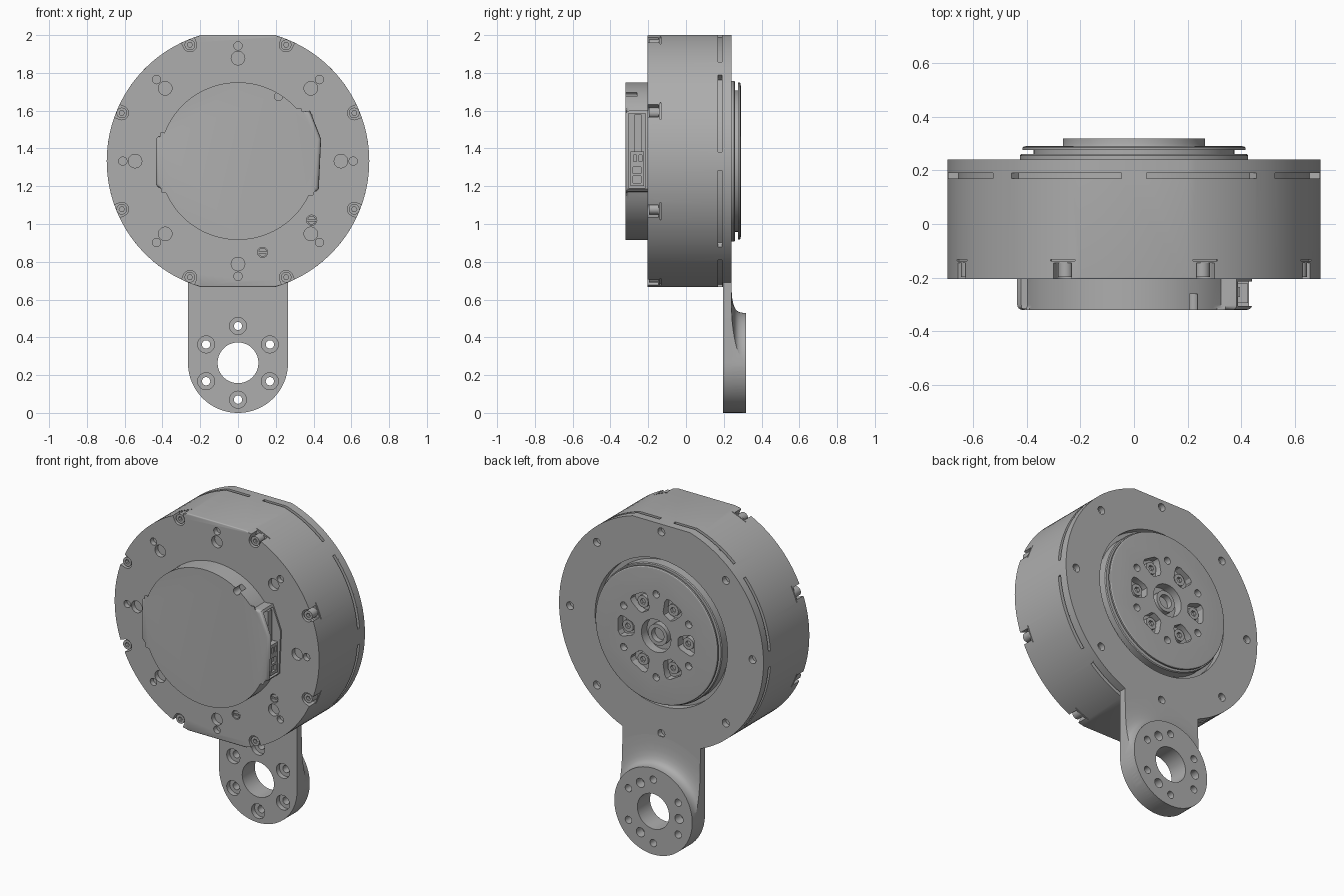
import bpy, bmesh, math
from math import sin, cos, pi, radians
from mathutils import Matrix, Vector

if "Cube" in bpy.data.objects:
    bpy.data.objects.remove(bpy.data.objects["Cube"], do_unlink=True)

MOTOR_Z, ARM_Z = 1.333, 0.265
BODY_R, FLAT = 0.695, 0.667

grey = bpy.data.materials.new("machined_grey")
grey.use_nodes = True
grey.diffuse_color = (0.42, 0.42, 0.42, 1)
grey.node_tree.nodes["Principled BSDF"].inputs["Base Color"].default_value = (0.42, 0.42, 0.42, 1)


# ---- helpers: everything is extruded or turned along y ----
def polar(r, deg, cz=MOTOR_Z):
    return (r * cos(radians(deg)), cz + r * sin(radians(deg)))


def arc(r, start, end, n, cz=MOTOR_Z):
    return [polar(r, start + (end - start) * i / n, cz) for i in range(n + 1)]


def prism(bm, outline, y0, y1, front_bevel=0):
    front = [bm.verts.new((x, y0, z)) for x, z in outline]
    back = [bm.verts.new((x, y1, z)) for x, z in outline]
    face = bm.faces.new(front)
    bm.faces.new(back[::-1])
    for i in range(len(front)):
        j = (i + 1) % len(front)
        bm.faces.new((front[j], front[i], back[i], back[j]))
    if front_bevel:
        bmesh.ops.bevel(bm, geom=list(face.edges), offset=front_bevel, segments=4,
                        profile=0.5, affect='EDGES')


def disc(bm, centre, r, y0, y1, n=24):
    x, z = centre
    prism(bm, [(x + px, z + pz) for px, pz in arc(r, 0, 360 - 360 / n, n - 1, 0)], y0, y1)


def box(bm, x, y, z, turn=0, pivot=(0, 0)):
    """Box from (min, max) ranges, turned about y and moved to a pivot."""
    m = Matrix.Translation((pivot[0], 0, pivot[1])) @ Matrix.Rotation(-radians(turn), 4, 'Y')
    new = bmesh.ops.create_cube(bm, size=1)["verts"]
    for v in new:
        v.co = m @ Vector([(a + b) / 2 + c * (b - a) for (a, b), c in zip((x, y, z), v.co)])


def lathe(bm, profile, cz, n=96):
    """Turned solid from (radius, y) points, closed on the axis."""
    rings = [[bm.verts.new((x, y, z)) for x, z in arc(r, 0, 360 - 360 / n, n - 1, cz)]
             for r, y in profile]
    for a, b in zip(rings, rings[1:]):
        for i in range(n):
            j = (i + 1) % n
            bm.faces.new((a[i], a[j], b[j], b[i]))
    bm.faces.new(rings[0])
    bm.faces.new(rings[-1])


def make(name, bm):
    bmesh.ops.recalc_face_normals(bm, faces=bm.faces[:])
    mesh = bpy.data.meshes.new(name)
    bm.to_mesh(mesh)
    bm.free()
    obj = bpy.data.objects.new(name, mesh)
    bpy.context.collection.objects.link(obj)
    mesh.materials.append(grey)
    return obj


def carve(obj, bm, operation='DIFFERENCE'):
    cutter = make("cutter", bm)
    cutter.hide_render = True
    mod = obj.modifiers.new("carve", 'BOOLEAN')
    mod.object, mod.operation, mod.solver, mod.use_self = cutter, operation, 'EXACT', True
    bpy.context.view_layer.update()
    result = bpy.data.meshes.new_from_object(obj.evaluated_get(bpy.context.evaluated_depsgraph_get()))
    obj.modifiers.clear()
    obj.data = result
    bpy.data.objects.remove(cutter, do_unlink=True)


# ---- motor housing ----
edge = math.degrees(math.asin(FLAT / BODY_R))
outline = arc(BODY_R, -edge, edge, 48) + arc(BODY_R, 180 - edge, 180 + edge, 48)
bm = bmesh.new()
prism(bm, outline, -0.205, 0.195, 0.006)
body = make("motor_housing", bm)

cut = bmesh.new()
screw_spots = [(22.5 + 45 * k, polar(0.666, 22.5 + 45 * k)) for k in range(8)]
trim_spots = [(0.39, 1.02), (0.13, 0.85)]
for k in range(8):
    disc(cut, polar(0.545, 45 * k), 0.036, -0.25, -0.175)
    disc(cut, polar(0.61, 45 * k), 0.022, -0.25, -0.175)
    # shallow relief slots along the rear rim
    a = 45 * k
    prism(cut, arc(0.76, a + 4, a + 41, 12) + arc(0.655, a + 41, a + 4, 12), 0.17, 0.19)
for turn, spot in screw_spots:
    disc(cut, spot, 0.036, -0.25, -0.145)
    box(cut, (0, 0.08), (-0.25, -0.145), (-0.036, 0.036), turn, spot)
    box(cut, (0.018, 0.08), (-0.137, -0.132), (-0.05, 0.05), turn, spot)
for spot in trim_spots:
    disc(cut, spot, 0.027, -0.25, -0.185)
carve(body, cut)

# ---- housing screws with sockets ----
bm, cut = bmesh.new(), bmesh.new()
for turn, spot in screw_spots:
    disc(bm, spot, 0.028, -0.197, -0.14)
    disc(cut, spot, 0.014, -0.25, -0.175, 6)
for spot in trim_spots:
    disc(bm, spot, 0.023, -0.202, -0.18)
    box(cut, (-0.03, 0.03), (-0.25, -0.192), (-0.005, 0.005), 0, spot)
screws = make("housing_screws", bm)
carve(screws, cut)

# ---- front cover with connector bulge ----
bulge = [(0.34, 1.595), (0.382, 1.6), (0.44, 1.45), (0.428, 1.185), (0.415, 1.172)]
shoulder = [(-0.42, 1.465), (-0.435, 1.45), (-0.435, 1.21), (-0.425, 1.195)]
bm = bmesh.new()
prism(bm, arc(0.417, 39, 162, 40) + shoulder + arc(0.417, 201, 337, 44) + bulge[::-1],
      -0.32, -0.2, 0.02)
cover = make("front_cover", bm)
cut = bmesh.new()
box(cut, (0.36, 0.6), (-0.305, -0.215), (1.19, 1.585))
disc(cut, (0.215, 1.675), 0.022, -0.4, -0.26)
carve(cover, cut)

# ---- connector block inside the cover opening ----
bm, cut = bmesh.new(), bmesh.new()
box(bm, (0.35, 0.425), (-0.295, -0.222), (1.2, 1.385))
box(bm, (0.35, 0.395), (-0.272, -0.235), (1.385, 1.58))
for z in (1.235, 1.285):
    box(cut, (0.41, 0.5), (-0.28, -0.237), (z - 0.018, z + 0.018))
for y in (-0.278, -0.25):
    box(cut, (0.41, 0.5), (y, y + 0.016), (1.33, 1.365))
connector = make("connector", bm)
carve(connector, cut)

# ---- rear plate and arm in one sheet ----
half = 0.265
neck = math.degrees(math.acos(half / BODY_R))
arm_end = arc(half, 0, -180, 40, ARM_Z)
bm = bmesh.new()
prism(bm, arc(BODY_R, edge, -neck, 48) + arm_end + arc(BODY_R, 180 + neck, 180 - edge, 48),
      0.195, 0.24)
plate = make("rear_plate_and_arm", bm)

# ---- arm boss blending into the sheet ----
bm = bmesh.new()
lathe(bm, [(0.43, 0.23), (0.43, 0.24), (0.38, 0.2415), (0.34, 0.245), (0.31, 0.251), (0.29, 0.259),
           (0.277, 0.268), (0.269, 0.281), (0.265, 0.3), (0.265, 0.318)], ARM_Z)
boss = make("arm_boss", bm)
cut = bmesh.new()
prism(cut, arm_end + [(-half, 0.9), (half, 0.9)], 0.2, 0.4)
carve(boss, cut, 'INTERSECT')


def arm_holes():
    cut = bmesh.new()
    disc(cut, (0, ARM_Z), 0.108, 0.1, 0.4, 48)
    for k in range(6):
        spot = polar(0.195, 30 + 60 * k, ARM_Z)
        disc(cut, spot, 0.022, 0.1, 0.4)
        disc(cut, spot, 0.045, 0.1, 0.225)
    for k in range(3):
        disc(cut, polar(0.175, 60 + 120 * k, ARM_Z), 0.028, 0.26, 0.4)
    return cut


carve(boss, arm_holes())
cut = arm_holes()
disc(cut, (0, MOTOR_Z), 0.45, 0.1, 0.3, 96)
for k in range(8):
    disc(cut, polar(0.62, 45 * k), 0.024, 0.205, 0.3)
carve(plate, cut)

# ---- output rotor ----
bm = bmesh.new()
lathe(bm, [(0.425, 0.18), (0.425, 0.255), (0.42, 0.26), (0.375, 0.26), (0.375, 0.275),
           (0.415, 0.275), (0.415, 0.285), (0.41, 0.289), (0.4, 0.29)], MOTOR_Z)
rotor = make("output_rotor", bm)
cut = bmesh.new()
disc(cut, (0, MOTOR_Z), 0.1, 0.235, 0.4, 48)
for k in range(6):
    turn = Matrix.Rotation(radians(60 * k), 2)
    corners = [(0.15, -0.025), (0.165, -0.04), (0.225, -0.062), (0.245, -0.06), (0.258, -0.04)]
    corners += [(x, -y) for x, y in corners[::-1]]
    pocket = [turn @ Vector(c) for c in corners]
    prism(cut, [(p.x, p.y + MOTOR_Z) for p in pocket], 0.245, 0.4)
    disc(cut, polar(0.255, 30 + 60 * k), 0.022, 0.25, 0.4)
carve(rotor, cut)

# ---- rotor screws and centre bushing ----
bm, cut = bmesh.new(), bmesh.new()
disc(bm, (0, MOTOR_Z), 0.065, 0.22, 0.275, 32)
disc(cut, (0, MOTOR_Z), 0.042, 0.24, 0.4, 32)
for k in range(6):
    disc(bm, polar(0.205, 60 * k), 0.036, 0.235, 0.272)
    disc(cut, polar(0.205, 60 * k), 0.018, 0.255, 0.4, 6)
hub = make("rotor_screws_and_bushing", bm)
carve(hub, cut)

# ---- smooth round walls, keep machined edges sharp ----
bpy.ops.object.select_all(action='DESELECT')
for obj in (body, screws, cover, connector, plate, boss, rotor, hub):
    obj.select_set(True)
    bpy.context.view_layer.objects.active = obj
bpy.ops.object.shade_smooth_by_angle(angle=radians(30))
